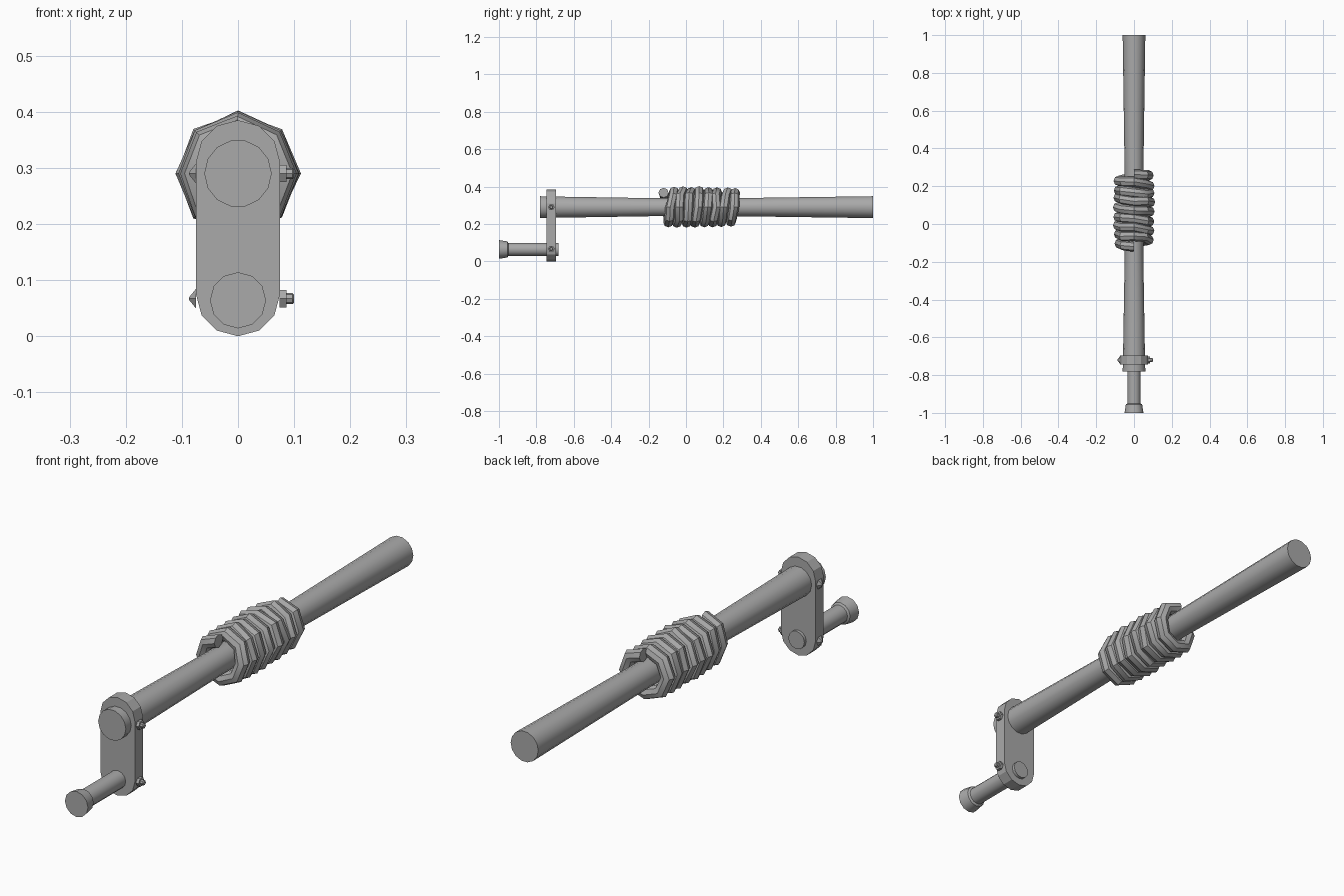
import bpy, bmesh, math, random
from mathutils import Matrix, Vector

if "Cube" in bpy.data.objects:
    bpy.data.objects.remove(bpy.data.objects["Cube"])

GREY = bpy.data.materials.new("grey metal")
GREY.use_nodes = True
colour = (0.4, 0.4, 0.4, 1)
GREY.diffuse_color = colour
GREY.node_tree.nodes["Principled BSDF"].inputs["Base Color"].default_value = colour

AXLE_Z, GRIP_Z, ARM_Y = 0.29, 0.064, -0.72


def finish(name, bm, smooth=True):
    bmesh.ops.recalc_face_normals(bm, faces=bm.faces)
    mesh = bpy.data.meshes.new(name)
    bm.to_mesh(mesh)
    bm.free()
    mesh.materials.append(GREY)
    obj = bpy.data.objects.new(name, mesh)
    bpy.context.collection.objects.link(obj)
    if smooth:
        bpy.ops.object.select_all(action="DESELECT")
        obj.select_set(True)
        bpy.context.view_layer.objects.active = obj
        bpy.ops.object.shade_smooth_by_angle(angle=math.radians(40))
    return obj


def loft(name, profile, centre, axis="Y", sides=12, smooth=True):
    """Turned part: profile lists (position along axis, radius)."""
    bm = bmesh.new()
    rings = []
    for along, radius in profile:
        ring = []
        for i in range(sides):
            a = math.tau * i / sides
            u, v = radius * math.cos(a), radius * math.sin(a)
            p = Vector((u, along, v)) if axis == "Y" else Vector((along, u, v))
            ring.append(bm.verts.new(p + Vector(centre)))
        rings.append(ring)
    for r, s in zip(rings, rings[1:]):
        for i in range(sides):
            j = (i + 1) % sides
            bm.faces.new((r[i], r[j], s[j], s[i]))
    bm.faces.new(rings[0])
    bm.faces.new(rings[-1])
    return finish(name, bm, smooth)


# Axle, slightly waisted under the rope
loft("axle", [(-0.78, 0.06), (-0.7, 0.058), (-0.15, 0.049), (0.3, 0.05), (1, 0.06)],
     (0, 0, AXLE_Z), sides=14)

# Crank handle with flared knob
loft("crank_handle", [(-1, 0.05), (-0.955, 0.043), (-0.95, 0.035), (-0.683, 0.035)],
     (0, 0, GRIP_Z))

# Crank arm with rounded ends
bm = bmesh.new()
outline = []
for mid, start in ((0.31, 0), (0.075, math.pi)):
    for i in range(7):
        a = start + math.pi * i / 6
        outline.append(bm.verts.new((0.075 * math.cos(a), ARM_Y - 0.025,
                                     mid + 0.075 * math.sin(a))))
face = bm.faces.new(outline)
ext = bmesh.ops.extrude_face_region(bm, geom=[face])
bmesh.ops.translate(bm, vec=(0, 0.05, 0),
                    verts=[v for v in ext["geom"] if isinstance(v, bmesh.types.BMVert)])
finish("crank_arm", bm, smooth=False)

# Through bolts: pointed head on the right, nut and stub on the left
for label, z in (("upper", AXLE_Z), ("lower", GRIP_Z + 0.003)):
    c = (0, ARM_Y, z)
    loft(label + "_bolt_head", [(-0.087, 0.003), (-0.075, 0.02)], c, "X", 6, False)
    loft(label + "_bolt_nut", [(0.074, 0.018), (0.086, 0.018)], c, "X", 6, False)
    loft(label + "_bolt_stub", [(0.08, 0.01), (0.097, 0.01), (0.1, 0.007)], c, "X", 8)

# Rope: uneven octagonal coils wound round the axle
random.seed(4)
TURNS, STEPS, SIDES = 8, 8, 8
bm = bmesh.new()
rings = []
for k in range(TURNS * STEPS + 1):
    a = math.tau * k / STEPS + math.pi / 2
    t = k / (TURNS * STEPS)
    radius = 0.079 + 0.005 * math.sin(math.pi * t) + random.uniform(-0.003, 0.003)
    y = -0.115 + 0.38 * t + random.uniform(-0.006, 0.006)
    out = Vector((math.cos(a), 0, math.sin(a)))
    ring = []
    for i in range(SIDES):
        b = math.tau * i / SIDES
        p = out * (radius + 0.026 * math.cos(b)) + Vector((0, y + 0.027 * math.sin(b), AXLE_Z))
        ring.append(bm.verts.new(p))
    rings.append(ring)
for r, s in zip(rings, rings[1:]):
    for i in range(SIDES):
        j = (i + 1) % SIDES
        bm.faces.new((r[i], r[j], s[j], s[i]))
bm.faces.new(rings[0])
bm.faces.new(rings[-1])
finish("rope_coil", bm)
